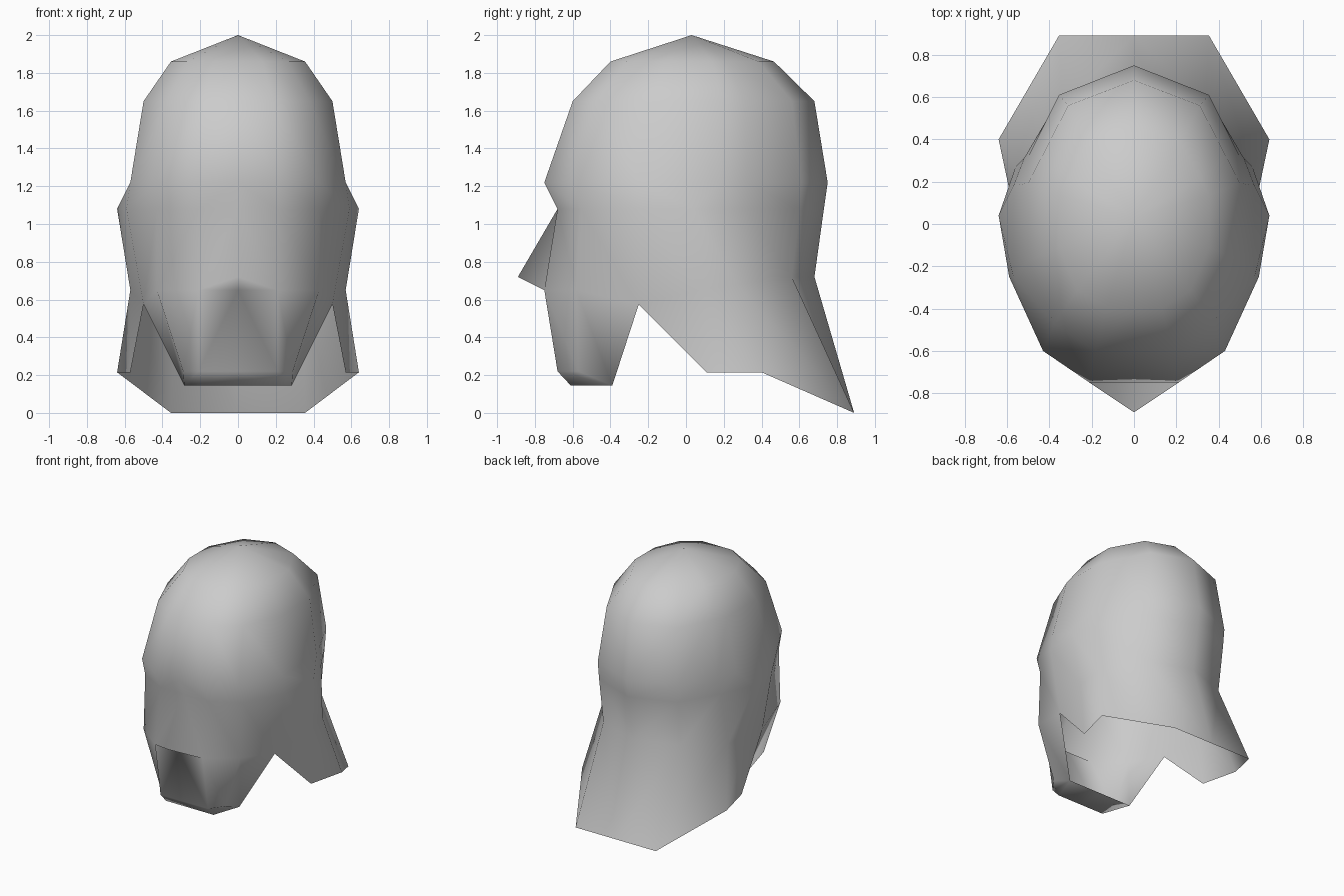
import bpy
import bmesh
from mathutils import Vector

default_cube = bpy.data.objects.get("Cube")
if default_cube:
    bpy.data.objects.remove(default_cube, do_unlink=True)


def make_material(name, color):
    material = bpy.data.materials.new(name)
    material.use_nodes = True
    material.diffuse_color = color
    shader = material.node_tree.nodes["Principled BSDF"]
    shader.inputs["Base Color"].default_value = color
    return material


def ring(outline, height, width=1, depth=1, shift=0):
    """Half a horizontal section, running from the front to the back."""
    return [Vector((x * width, y * depth + shift, height)) for x, y in outline]


def points(*coordinates):
    return [Vector(c) for c in coordinates]


bm = bmesh.new()
shared = {}


def vertex(point):
    """Reuse a vertex wherever two parts meet."""
    key = tuple(round(value, 4) for value in point)
    if key not in shared:
        shared[key] = bm.verts.new(point)
    return shared[key]


def face(*corners):
    """Add a face, collapsing repeated corners into a triangle."""
    loop = list(dict.fromkeys(vertex(corner) for corner in corners))
    if len(loop) > 2:
        bm.faces.new(loop)


def strip(upper, lower, start=0):
    """Bridge two half sections, beginning at the given column."""
    for j in range(start, min(len(upper), len(lower)) - 1):
        face(upper[j], lower[j], lower[j + 1], upper[j + 1])


# Half outline of the skull at the brow, front centre to back centre
skull = [(0, -.75), (.21, -.75), (.43, -.6), (.57, -.25),
         (.57, .18), (.5, .32), (.355, .61), (0, .75)]
crown = ring(skull, 1.86, width=.623, depth=.577, shift=.033)
forehead = ring(skull, 1.65, width=.877, depth=.853, shift=.04)
brow = ring(skull, 1.22)

# Eye level, with the wider ears
eyes = ring([(0, -.68), (.21, -.68), (.43, -.56), (.59, -.25),
             (.64, .04), (.52, .31), (.35, .6), (0, .73)], 1.08)

# Cheek level, running round to the nape
cheek = points((0, -.75, .65), (.21, -.75, .65), (.43, -.58, .65),
               (.5, -.25, .575), (.57, .07, .65), (.56, .27, .68),
               (.34, .56, .72), (0, .68, .72))

# Dome
apex = Vector((0, .03, 2))
for left, right in zip(crown, crown[1:]):
    face(apex, left, right)
strip(crown, forehead)
strip(forehead, brow)
strip(brow, eyes)

# Side and back of the face
strip(eyes, cheek, start=1)

# Nose
tip = Vector((0, -.89, .72))
face(eyes[0], cheek[1], eyes[1])
face(eyes[0], tip, cheek[1])
face(tip, cheek[0], cheek[1])

# Jaw and chin
jaw_corner = Vector((.285, -.39, .145))
chin = points((0, -.68, .22), (.21, -.68, .22), (.29, -.57, .22), jaw_corner)
chin_base = points((0, -.61, .145), (.21, -.61, .145), jaw_corner, jaw_corner)
strip(cheek[:4], chin)
strip(chin, chin_base)
face(chin_base[0], Vector((0, jaw_corner.y, jaw_corner.z)),
     jaw_corner, chin_base[1])

# Flared neck flap
flap = points((.57, .11, .215), (.64, .4, .215), (.355, .89, 0), (0, .89, 0))
strip(cheek[3:], [cheek[3]] + flap)

mesh = bpy.data.meshes.new("head_shell")
bm.to_mesh(mesh)
bm.free()
mesh.materials.append(make_material("neutral grey", (.6, .6, .6, 1)))
mesh.shade_smooth()

head = bpy.data.objects.new("head_shell", mesh)
bpy.context.collection.objects.link(head)

# Complete the right half
mirror = head.modifiers.new("Mirror", 'MIRROR')
mirror.use_axis[0] = True
mirror.use_mirror_merge = True
